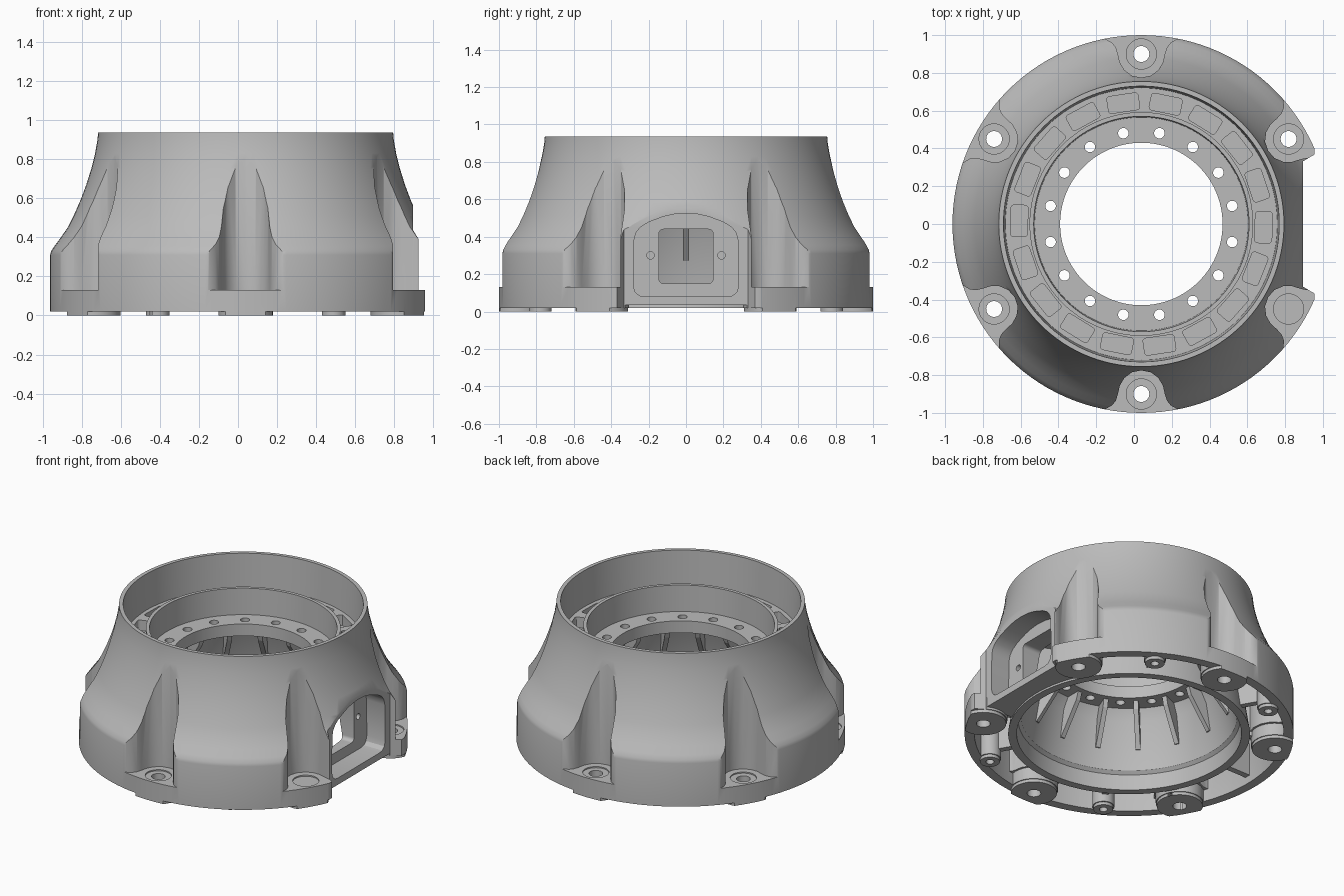
import bpy, bmesh, math
from mathutils import Matrix, Vector

if "Cube" in bpy.data.objects:
    bpy.data.objects.remove(bpy.data.objects["Cube"])

CENTRE_X = 0.039
SEGS = 120
FLAT = 0.856          # distance of the flat side from the axis

metal = bpy.data.materials.new("cast grey")
metal.use_nodes = True
GREY = (0.5, 0.5, 0.5, 1)
metal.diffuse_color = GREY
metal.node_tree.nodes["Principled BSDF"].inputs["Base Color"].default_value = GREY


def finish(name, bm):
    bmesh.ops.recalc_face_normals(bm, faces=bm.faces)
    mesh = bpy.data.meshes.new(name)
    bm.to_mesh(mesh)
    bm.free()
    mesh.materials.append(metal)
    obj = bpy.data.objects.new(name, mesh)
    bpy.context.collection.objects.link(obj)
    return obj


def revolve(name, profile):
    """Closed (radius, height) outline spun round the z axis."""
    bm = bmesh.new()
    rings = []
    for i in range(SEGS):
        a = math.tau * i / SEGS
        rings.append([bm.verts.new((r * math.cos(a), r * math.sin(a), z)) for r, z in profile])
    n = len(profile)
    for i in range(SEGS):
        p, q = rings[i], rings[(i + 1) % SEGS]
        for j in range(n):
            k = (j + 1) % n
            bm.faces.new((p[j], q[j], q[k], p[k]))
    return finish(name, bm)


def prisms(name, outline, low, high, matrices=(Matrix(),)):
    """Outline in local xy, extruded along local z, one separate copy per matrix."""
    bm = bmesh.new()
    n = len(outline)
    for m in matrices:
        a, b = ([bm.verts.new(m @ Vector((x, y, z))) for x, y in outline] for z in (low, high))
        bm.faces.new(a[::-1])
        bm.faces.new(b)
        for i in range(n):
            k = (i + 1) % n
            bm.faces.new((a[i], a[k], b[k], b[i]))
    return finish(name, bm)


def cut(target, tool):
    """Subtract the tool, then discard it."""
    tool.hide_render = True
    mod = target.modifiers.new("cut", "BOOLEAN")
    mod.operation, mod.object, mod.solver = "DIFFERENCE", tool, "EXACT"
    graph = bpy.context.evaluated_depsgraph_get()
    mesh = bpy.data.meshes.new_from_object(target.evaluated_get(graph))
    target.modifiers.clear()
    target.data = mesh
    bpy.data.objects.remove(tool)


def circle(radius, x=0, y=0, n=32):
    return [(x + radius * math.cos(math.tau * i / n), y + radius * math.sin(math.tau * i / n))
            for i in range(n)]


def rect(x0, x1, y0, y1):
    return [(x0, y0), (x1, y0), (x1, y1), (x0, y1)]


def rounded(x0, x1, y0, y1, r, n=6):
    pts = []
    for k, (cx, cy) in enumerate(rect(x0 + r, x1 - r, y0 + r, y1 - r)):
        for i in range(n + 1):
            a = math.pi + math.pi / 2 * (k + i / n)
            pts.append((cx + r * math.cos(a), cy + r * math.sin(a)))
    return pts


def mirrored(half):
    return half + [(-x, y) for x, y in reversed(half) if x > 0]


def turns(count, start=0, skip=()):
    """Evenly spaced rotations about the axis."""
    return [Matrix.Rotation(math.radians(start + 360 / count * i), 4, "Z")
            for i in range(count) if i not in skip]


BOLTS = turns(6, 30)
POCKETS = turns(6, -60)
SMALL_PADS = turns(6, 0, skip=(0, 3))
SIDEWAYS = [Matrix(((0, 0, 1, 0), (1, 0, 0, 0), (0, 1, 0, 0), (0, 0, 0, 1)))]

# Bolt pocket outline (y radial): round bottom flaring out to the rim
POCKET = mirrored([(0, .775), (.05, .785), (.09, .815), (.114, .855), (.124, .9),
                   (.135, .935), (.155, .96), (.19, .98), (.24, .99), (.3, 1.15)])
FAT_POCKET = mirrored([(0, .74), (.07, .755), (.12, .79), (.15, .84), (.16, .9),
                       (.18, .93), (.23, .95), (.28, .955), (.36, 1.15)])
# Arched window outline (x sideways, y up)
WINDOW = mirrored([(0, .525), (.06, .521), (.12, .508), (.2, .478), (.245, .45), (.268, .42),
                   (.278, .38), (.282, .14), (.272, .105), (.25, .085), (.22, .08)])

# Main housing: flared outside, rim, slot ring, bolt ring and inner wall
housing = revolve("housing", [
    (1, 0), (1, .31), (.995, .33), (.978, .355), (.945, .4), (.907, .455), (.88, .51), (.845, .59),
    (.815, .67), (.79, .75), (.77, .83), (.758, .9), (.755, .935),
    (.73, .935), (.72, .70), (.592, .70), (.592, .775), (.57, .775), (.565, .6), (.43, .6),
    (.43, .52), (.56, .52), (.6, .45), (.655, .14), (.675, .12), (.685, 0)])

# Hollow between the walls, leaving pocket walls, bosses, ribs and window box solid
hollow = revolve("hollow", [
    (.74, -.1), (.735, .02), (.715, .15), (.67, .5), (.66, .59), (.765, .59), (.82, .5),
    (.865, .42), (.92, .32), (.94, .28), (.94, -.1)])
cut(hollow, prisms("pocket_walls", FAT_POCKET, .1, 1, POCKETS))
cut(hollow, prisms("bosses", circle(.146, .9), -.2, .113, BOLTS))
cut(hollow, prisms("small_bosses", circle(.067, .9), -.2, .47, SMALL_PADS))
cut(hollow, prisms("webs", rect(.6, 1.1, -.02, .02), .07, .8, turns(12)))
cut(hollow, prisms("window_box", rect(-.325, .325, .035, .63), .61, 1.1, SIDEWAYS))
cut(housing, hollow)

# Underside relief that leaves the round feet standing
relief = prisms("relief", circle(1.2), -.11, .02)
cut(relief, prisms("feet", circle(.14, .9), -.2, .1, BOLTS))
cut(relief, prisms("small_feet", circle(.06, .9), -.2, .1, SMALL_PADS))
cut(housing, relief)

# Bolt pockets, spot faces and holes
cut(housing, prisms("pockets", POCKET, .13, 1.1, POCKETS))
cut(housing, prisms("spot_faces", circle(.08, .9), .122, .2, BOLTS))
cut(housing, prisms("holes", circle(.042, .9), -.1, .2, BOLTS))
cut(housing, prisms("small_holes", circle(.025, .9), -.1, .06, SMALL_PADS))

# Flat side with arched window, inner opening and two screw holes
FLAT_CUT = mirrored([(FLAT, .332), (.917, .368), (.917, .46), (1.2, .46)])
FLAT_CUT = [(x, s * y) for s, half in ((1, FLAT_CUT[:4]), (-1, FLAT_CUT[3::-1])) for x, y in half]
cut(housing, prisms("flat", FLAT_CUT, -.12, 1.2))
cut(housing, prisms("window", WINDOW, .72, 1.1, SIDEWAYS))
cut(housing, prisms("opening", rounded(-.145, .145, .15, .44, .025), .35, .8, SIDEWAYS))
for y in (-.19, .19):
    cut(housing, prisms("screw_hole", circle(.02, y, .3, 16), .69, .8, SIDEWAYS))

# Slots in the upper ring and holes in the bolt ring
cut(housing, prisms("slots", rounded(.602, .692, -.083, .083, .015, 3), .63, .75, turns(18, -1.5)))
cut(housing, prisms("ring_holes", circle(.028, .49, 0, 16), .4, .7, turns(16, 11.25)))

# Stiffening ribs under the bolt ring, none across the opening
upright = Matrix.Rotation(math.pi / 2, 4, "X")
ribs = prisms("ring_ribs", [(.46, .53), (.58, .53), (.645, .27), (.625, .27), (.48, .47)],
              -.015, .015, [t @ upright for t in turns(16, 0, skip=(0,))])

# Centre everything and shade
for obj in (housing, ribs):
    obj.data.transform(Matrix.Translation(Vector((CENTRE_X, 0, 0))))
bpy.ops.object.select_all(action="DESELECT")
housing.select_set(True)
bpy.context.view_layer.objects.active = housing
bpy.ops.object.shade_smooth_by_angle(angle=math.radians(30))
